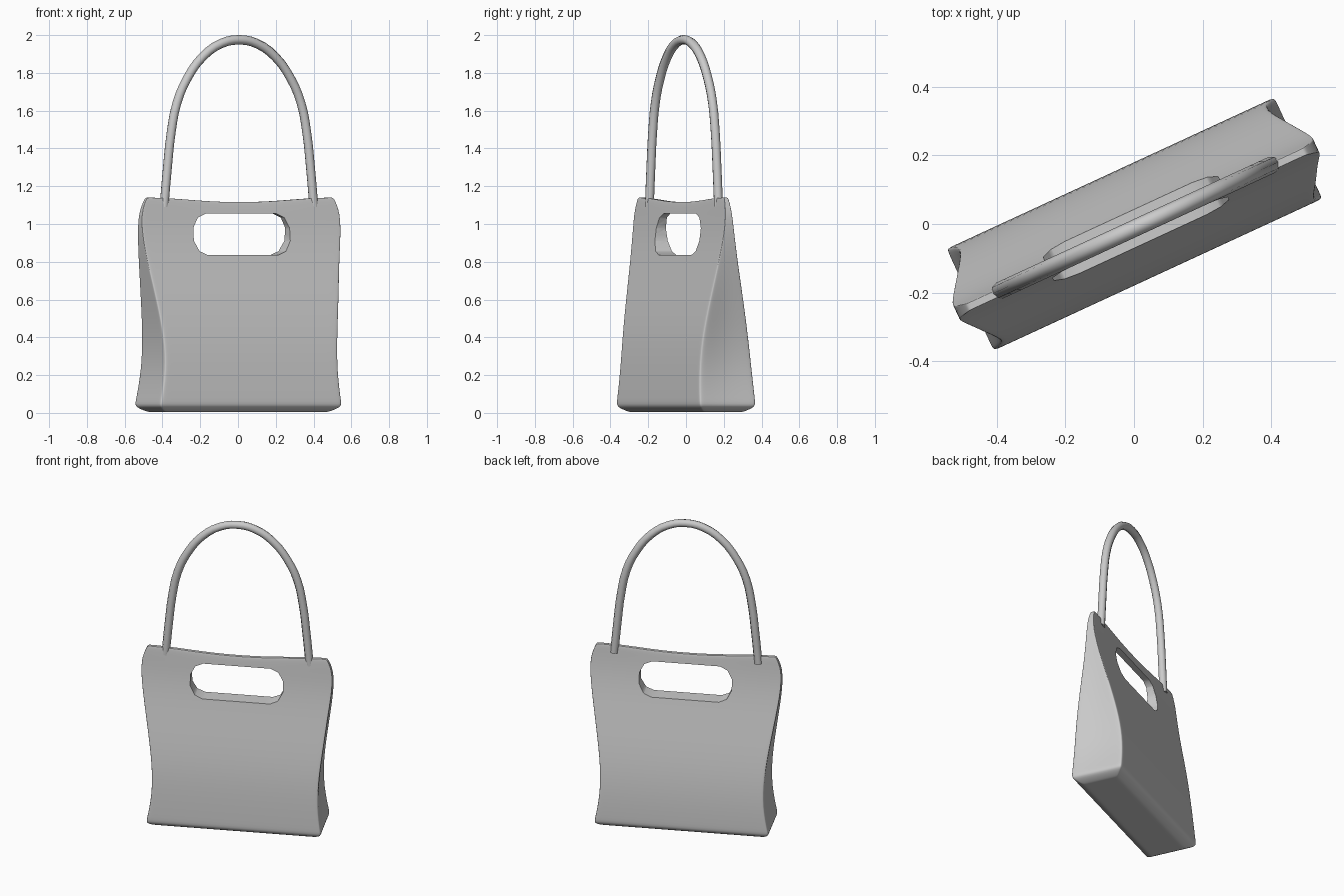
import bpy, bmesh, math

if "Cube" in bpy.data.objects:
    bpy.data.objects.remove(bpy.data.objects["Cube"])

TURN = math.radians(24.8)      # the bag stands turned about z


def link(name, data):
    ob = bpy.data.objects.new(name, data)
    bpy.context.collection.objects.link(ob)
    ob.rotation_euler.z = TURN
    return ob


def activate(ob):
    bpy.ops.object.select_all(action='DESELECT')
    ob.select_set(True)
    bpy.context.view_layer.objects.active = ob


# Bag body: levels of (z, half length, half depth, depth offset)
levels = [(0.004, 0.475, 0.115, 0), (0.032, 0.532, 0.164, 0), (0.06, 0.525, 0.164, 0),
          (0.22, 0.495, 0.158, 0), (0.4, 0.497, 0.140, -0.004), (0.6, 0.526, 0.102, -0.008),
          (0.8, 0.560, 0.057, -0.012), (0.95, 0.580, 0.030, -0.015), (1.06, 0.579, 0.019, -0.017),
          (1.125, 0.552, 0.014, -0.017), (1.14, 0.542, 0.011, -0.017)]
us = [-1, -0.97, -0.7, -0.35, 0, 0.35, 0.7, 0.97, 1]
vs = [-1, -0.86, 0, 0.86, 1]
nu, nv, nk = len(us) - 1, len(vs) - 1, len(levels) - 1

bm = bmesh.new()
grid = {}
for k, (z, hu, hv, off) in enumerate(levels):
    for i, u in enumerate(us):
        for j, v in enumerate(vs):
            if i in (0, nu) or j in (0, nv) or k in (0, nk):
                # top edge sags in the middle; front right corner is less pinched
                sag = 0.027 * max(0, 1 - u * u / 0.6) * max(0, (z - 1.06) / 0.083)
                out = 0.018 * math.sin(math.pi * min(z / 0.8, 1)) if u > 0.9 and v < -0.5 else 0
                grid[i, j, k] = bm.verts.new((u * hu + out, v * hv + off, z - sag))


def quad(*keys):
    bm.faces.new([grid[q] for q in keys])


for i in range(nu):
    for j in range(nv):
        for k in (0, nk):
            quad((i, j, k), (i + 1, j, k), (i + 1, j + 1, k), (i, j + 1, k))
for k in range(nk):
    for i in range(nu):
        for j in (0, nv):
            quad((i, j, k), (i + 1, j, k), (i + 1, j, k + 1), (i, j, k + 1))
    for j in range(nv):
        for i in (0, nu):
            quad((i, j, k), (i, j + 1, k), (i, j + 1, k + 1), (i, j, k + 1))
bmesh.ops.recalc_face_normals(bm, faces=bm.faces)
me = bpy.data.meshes.new("bag_body")
bm.to_mesh(me)
bm.free()
body = link("bag_body", me)
sub = body.modifiers.new("round", 'SUBSURF')
sub.levels = sub.render_levels = 2

# Grip hole cutter: rounded slot through both panels
R, HU, ZC = 0.11, 0.285, 0.945
bm = bmesh.new()
outline = []
for side in (1, -1):
    for n in range(6):
        a = math.radians(-90 + 36 * n)
        outline.append((side * (HU - 0.08 + 0.08 * math.cos(a)), -0.3, ZC + side * R * math.sin(a)))
face = bm.faces.new([bm.verts.new(p) for p in outline])
ext = bmesh.ops.extrude_face_region(bm, geom=[face])
bmesh.ops.translate(bm, vec=(0, 0.6, 0),
                    verts=[e for e in ext["geom"] if isinstance(e, bmesh.types.BMVert)])
bmesh.ops.recalc_face_normals(bm, faces=bm.faces)
cm = bpy.data.meshes.new("hole_cutter")
bm.to_mesh(cm)
bm.free()
cutter = link("hole_cutter", cm)
cutter.hide_render = True
cut = body.modifiers.new("grip_hole", 'BOOLEAN')
cut.operation, cut.solver, cut.object = 'DIFFERENCE', 'EXACT', cutter
bpy.context.view_layer.update()
activate(body)
for m in ("round", "grip_hole"):
    bpy.ops.object.modifier_apply(modifier=m)
bpy.data.objects.remove(cutter)
bpy.ops.object.shade_smooth_by_angle(angle=math.radians(40))

# Shoulder strap: round tube along a mirrored arch
half = [(0.437, 1.09), (0.417, 1.3), (0.396, 1.48), (0.362, 1.64), (0.302, 1.77),
        (0.212, 1.885), (0.105, 1.955)]
path = [(-u, z) for u, z in half] + [(0, 1.975)] + half[::-1]
cu = bpy.data.curves.new("strap", 'CURVE')
cu.dimensions = '3D'
cu.bevel_depth, cu.bevel_resolution, cu.resolution_u = 0.025, 2, 3
cu.use_fill_caps = True
sp = cu.splines.new('BEZIER')
sp.bezier_points.add(len(path) - 1)
for p, (u, z) in zip(sp.bezier_points, path):
    p.co = (u, -0.012, z)
    p.handle_left_type = p.handle_right_type = 'AUTO'
strap = link("strap", cu)
activate(strap)
bpy.ops.object.convert(target='MESH')
bpy.ops.object.shade_smooth_by_angle(angle=math.radians(50))
